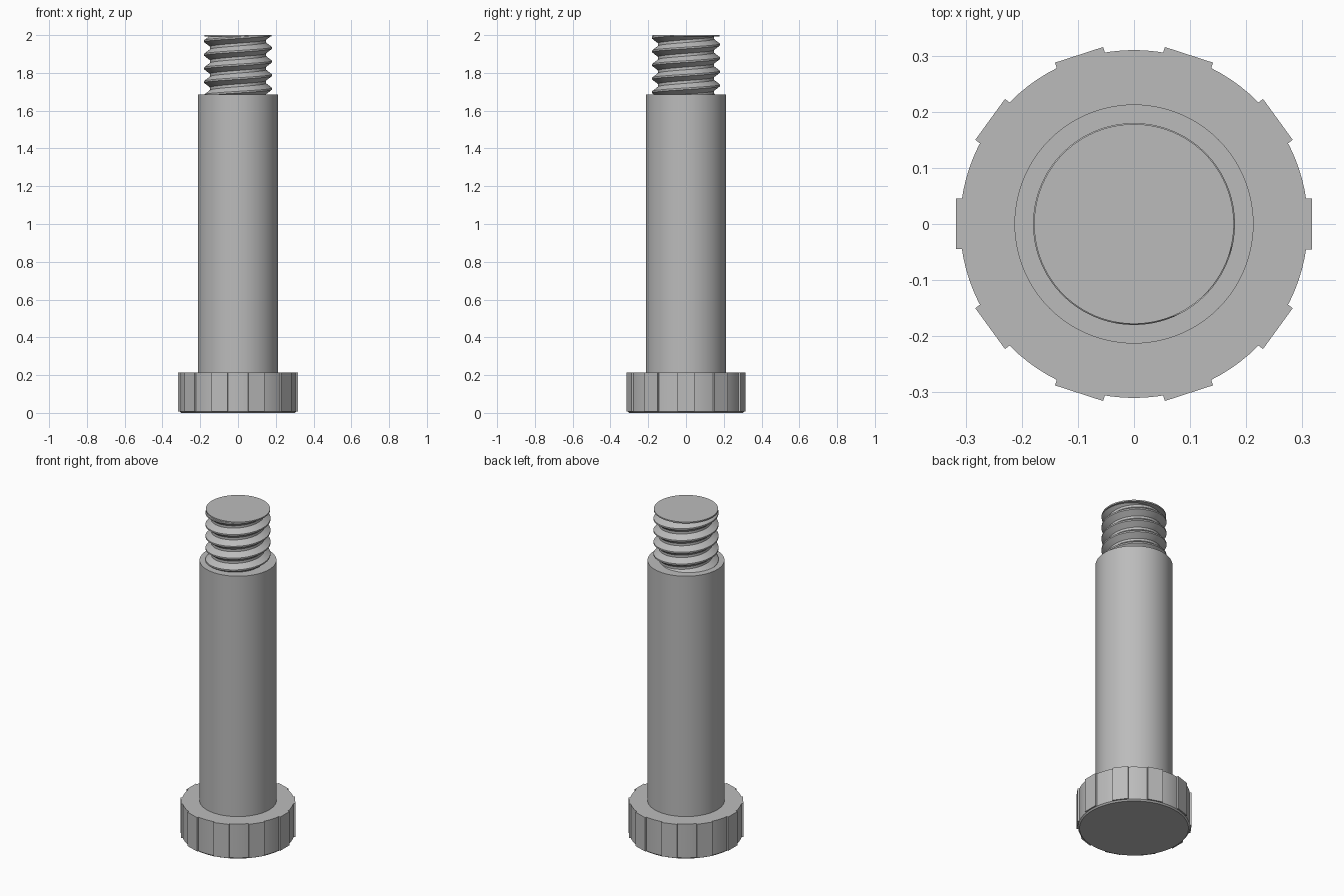
import bpy, bmesh, math
from mathutils import Matrix, Vector

if "Cube" in bpy.data.objects:
    bpy.data.objects.remove(bpy.data.objects["Cube"])

steel = bpy.data.materials.new("grey steel")
steel.use_nodes = True
GREY = (0.5, 0.5, 0.5, 1)
steel.diffuse_color = GREY
steel.node_tree.nodes["Principled BSDF"].inputs["Base Color"].default_value = GREY

HEAD_TOP, SHOULDER, TOP = 0.215, 1.685, 2.0


def finish(bm, name, angle=25):
    bmesh.ops.recalc_face_normals(bm, faces=bm.faces)
    mesh = bpy.data.meshes.new(name)
    bm.to_mesh(mesh)
    bm.free()
    obj = bpy.data.objects.new(name, mesh)
    bpy.context.collection.objects.link(obj)
    mesh.materials.append(steel)
    bpy.ops.object.select_all(action="DESELECT")
    obj.select_set(True)
    bpy.context.view_layer.objects.active = obj
    bpy.ops.object.shade_smooth_by_angle(angle=math.radians(angle))
    return obj


def lathe(name, profile, steps=96):
    """Revolve (radius, height) points that begin and end on the axis."""
    bm = bmesh.new()
    verts = [bm.verts.new((r, 0, z)) for r, z in profile]
    edges = [bm.edges.new(pair) for pair in zip(verts, verts[1:])]
    bmesh.ops.spin(bm, geom=verts + edges, axis=(0, 0, 1), cent=(0, 0, 0),
                   angle=math.tau, steps=steps, use_merge=True)
    bmesh.ops.remove_doubles(bm, verts=bm.verts, dist=1e-5)
    return finish(bm, name)


# Round head with a fine bevel underneath
lathe("head", [(0, 0), (0.302, 0), (0.31, 0.008), (0.31, HEAD_TOP), (0, HEAD_TOP)])

# Ten flat grip pads around the head
bm = bmesh.new()
for i in range(10):
    turn = Matrix.Rotation(i * math.tau / 10, 4, "Z")
    place = turn @ Matrix.Translation((0.302, 0, (HEAD_TOP + 0.008) / 2))
    size = Matrix.Diagonal((0.03, 0.09, HEAD_TOP - 0.008, 1))
    bmesh.ops.create_cube(bm, size=1, matrix=place @ size)
finish(bm, "grip_pads")

# Plain shoulder
lathe("shaft", [(0, HEAD_TOP), (0.213, HEAD_TOP), (0.213, SHOULDER), (0, SHOULDER)])

# Right-hand screw thread, swept as a helical strip and trimmed at both ends
PITCH, SEGMENTS, TURNS = 0.072, 72, 7
CREST, ROOT = 0.18, 0.148
PHASE = 1.968 - PITCH / 2
form = [(-0.06, CREST), (0.06, CREST), (0.4, ROOT), (0.6, ROOT), (0.94, CREST)]
bm = bmesh.new()
previous = None
for step in range(SEGMENTS * TURNS + 1):
    a = math.tau * step / SEGMENTS
    z0 = PHASE - 5 * PITCH + PITCH * step / SEGMENTS
    ring = [bm.verts.new((r * math.cos(a), r * math.sin(a), z0 + f * PITCH))
            for f, r in form]
    if previous:
        for k in range(len(form) - 1):
            bm.faces.new((previous[k], ring[k], ring[k + 1], previous[k + 1]))
    previous = ring
bmesh.ops.remove_doubles(bm, verts=bm.verts, dist=1e-5)
for height, side in ((SHOULDER, -1), (TOP - 0.004, 1)):
    bmesh.ops.bisect_plane(bm, geom=bm.verts[:] + bm.edges[:] + bm.faces[:],
                           plane_co=Vector((0, 0, height)),
                           plane_no=Vector((0, 0, side)), clear_outer=True)
finish(bm, "screw_thread")

# Flat disc closing the end of the thread
lathe("end_cap", [(0, TOP - 0.008), (0.178, TOP - 0.008), (0.178, TOP), (0, TOP)])
